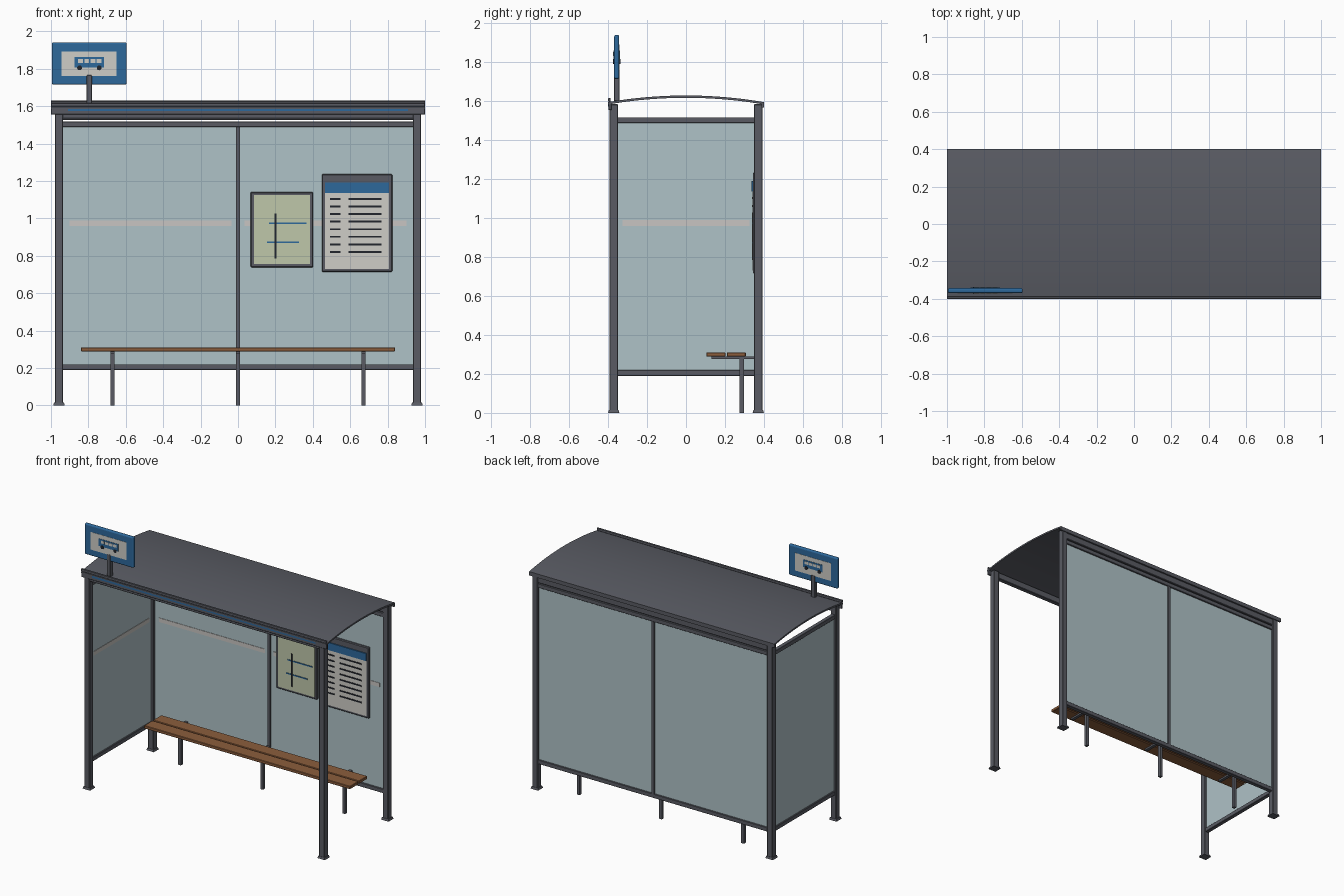
import bpy, bmesh, math

if "Cube" in bpy.data.objects:
    bpy.data.objects.remove(bpy.data.objects["Cube"])

def mat(name, r, g, b):
    m = bpy.data.materials.new(name)
    m.diffuse_color = (r, g, b, 1)
    m.use_nodes = True
    m.node_tree.nodes["Principled BSDF"].inputs["Base Color"].default_value = m.diffuse_color
    return m

STEEL = mat("dark_steel", 0.10, 0.105, 0.125)
GLASS = mat("glass", 0.43, 0.54, 0.57)
FROST = mat("frosted", 0.58, 0.56, 0.54)
BLUE = mat("blue", 0.026, 0.14, 0.33)
WOOD = mat("wood", 0.26, 0.11, 0.045)
PAPER = mat("paper", 0.62, 0.61, 0.57)
MAP = mat("map_paper", 0.52, 0.57, 0.40)
INK = mat("ink", 0.015, 0.018, 0.025)

def finish(name, bm, m, bevel=0, segs=1):
    bmesh.ops.recalc_face_normals(bm, faces=bm.faces)
    me = bpy.data.meshes.new(name)
    bm.to_mesh(me)
    bm.free()
    me.materials.append(m)
    ob = bpy.data.objects.new(name, me)
    bpy.context.collection.objects.link(ob)
    if bevel:
        mod = ob.modifiers.new("bevel", 'BEVEL')
        mod.width, mod.segments = bevel, segs
    return ob

def box(name, x0, x1, y0, y1, z0, z1, m=STEEL, bevel=0, segs=1, taper=1):
    bm = bmesh.new()
    bmesh.ops.create_cube(bm, size=1)
    for v in bm.verts:
        t = taper if v.co.z > 0 else 1
        v.co = ((x0 + x1) / 2 + v.co.x * (x1 - x0) * t,
                (y0 + y1) / 2 + v.co.y * (y1 - y0) * t,
                (z0 + z1) / 2 + v.co.z * (z1 - z0))
    return finish(name, bm, m, bevel, segs)

# corner posts with foot plates
PX, PY = 0.957, 0.371
for sx, side in ((-1, "left"), (1, "right")):
    for sy, end in ((-1, "front"), (1, "back")):
        x, y = sx * PX, sy * PY
        box(f"{end}_{side}_post", x - .022, x + .022, y - .022, y + .022, 0.01, 1.585, bevel=.003)
        box(f"{end}_{side}_foot", x - .031, x + .031, y - .029, y + .029, 0, 0.015, taper=.85)

# curved roof sheet
R_HALF, RISE, THICK = 0.40, 0.034, 0.012
rad = (R_HALF ** 2 + RISE ** 2) / (2 * RISE)
amax = math.asin(R_HALF / rad)
N = 20
angs = [-amax + 2 * amax * i / N for i in range(N + 1)]
zc = 1.63 - rad
prof = [(rad * math.sin(a), zc + rad * math.cos(a)) for a in angs]
prof += [(y, z - THICK) for y, z in reversed(prof)]
bm = bmesh.new()
face = bm.faces.new([bm.verts.new((-1, y, z)) for y, z in prof])
ext = bmesh.ops.extrude_face_region(bm, geom=[face])
bmesh.ops.translate(bm, vec=(2, 0, 0), verts=[g for g in ext["geom"] if isinstance(g, bmesh.types.BMVert)])
roof = finish("roof", bm, STEEL)
bpy.context.view_layer.objects.active = roof
roof.select_set(True)
bpy.ops.object.shade_smooth_by_angle(angle=math.radians(30))

# roof edges and beams
box("front_fascia", -1, 1, -.397, -.383, 1.555, 1.598, bevel=.002)
box("front_lip", -1, 1, -.40, -.387, 1.598, 1.617, bevel=.002)
box("fascia_stripe", -.91, .91, -.40, -.396, 1.574, 1.588, BLUE)
box("rear_trim", -1, 1, .388, .40, 1.568, 1.594)
box("front_beam", -.94, .94, -.388, -.354, 1.535, 1.582, bevel=.003)
box("back_beam", -.94, .94, .354, .388, 1.525, 1.582, bevel=.003)

# rails round the glass: back wall and left wall
for z, lab in ((.19, "bottom"), (1.488, "top")):
    box(f"back_{lab}_rail", -.94, .94, .356, .386, z, z + .03, bevel=.002)
    box(f"side_{lab}_rail", -.972, -.942, -.355, .355, z, z + .03, bevel=.002)
box("back_mullion", -.012, .012, .356, .386, .215, 1.49, bevel=.002)

# glass panes with frosted bands on the inside
for s, lab in ((-1, "left"), (1, "right")):
    xs = sorted((s * .01, s * .937))
    box(f"back_{lab}_glass", *xs, .366, .376, .215, 1.492, GLASS)
    xs = sorted((s * .035, s * .90))
    box(f"back_{lab}_frost_band", *xs, .363, .3665, .96, .99, FROST)
box("side_glass", -.962, -.952, -.35, .35, .215, 1.492, GLASS)
box("side_frost_band", -.9525, -.949, -.325, .325, .96, .99, FROST)

# bench
for i, y in enumerate((.105, .21)):
    box(f"seat_slat_{i + 1}", -.84, .84, y, y + .097, .289, .311, WOOD, .003)
for i, x in enumerate((-.67, 0, .67)):
    box(f"seat_leg_{i + 1}", x - .011, x + .011, .275, .298, 0, .28)
    box(f"seat_bracket_{i + 1}", x - .011, x + .011, .13, .36, .277, .29)

# map case
box("map_case", .068, .402, .347, .366, .738, 1.142, bevel=.005)
box("map_sheet", .085, .385, .343, .35, .755, 1.125, MAP)
box("map_line_vertical", .196, .205, .338, .344, .786, 1.027, INK)
box("map_line_upper", .165, .367, .339, .344, .970, .978, BLUE)
box("map_line_lower", .155, .325, .339, .344, .869, .877, BLUE)

# timetable case
box("timetable_case", .448, .825, .345, .366, .713, 1.236, bevel=.005)
box("timetable_sheet", .465, .807, .341, .35, .73, 1.135, PAPER)
box("timetable_header", .465, .807, .337, .35, 1.137, 1.192, BLUE)
for i in range(8):
    z = 1.104 - i * .0405
    box(f"time_mark_{i + 1}", .493, .547, .338, .342, z - .005, z + .005, INK)
    box(f"route_mark_{i + 1}", .592, .768, .338, .342, z - .005, z + .005, INK)

# stop sign board on its pole
SY = -.356
box("sign_pole", -.811, -.78, SY - .015, SY + .015, 1.60, 1.768, bevel=.003)
box("sign_board", -.995, -.595, SY - .013, SY + .013, 1.715, 1.941, BLUE, .009, 3)

def layer(name, x0, x1, z0, z1, s, d0, d1, m):
    box(name, x0, x1, *sorted((SY + s * d0, SY + s * d1)), z0, z1, m)

# bus pictogram on both faces
for s, lab in ((-1, "front"), (1, "back")):
    layer(f"sign_{lab}_panel", -.943, -.65, 1.762, 1.892, s, .012, .0145, PAPER)
    layer(f"sign_{lab}_bus_body", -.875, -.716, 1.808, 1.862, s, .014, .0165, BLUE)
    for i in range(4):
        x = -.855 + i * .033
        layer(f"sign_{lab}_bus_window_{i + 1}", x, x + .026, 1.832, 1.852, s, .016, .018, PAPER)
    for i, x in enumerate((-.847, -.742)):
        bm = bmesh.new()
        bmesh.ops.create_cone(bm, cap_ends=True, segments=20, radius1=.013, radius2=.013, depth=.005)
        for v in bm.verts:
            v.co = (x + v.co.x, SY + s * .0165 + v.co.z, 1.805 + v.co.y)
        finish(f"sign_{lab}_bus_wheel_{i + 1}", bm, INK)
